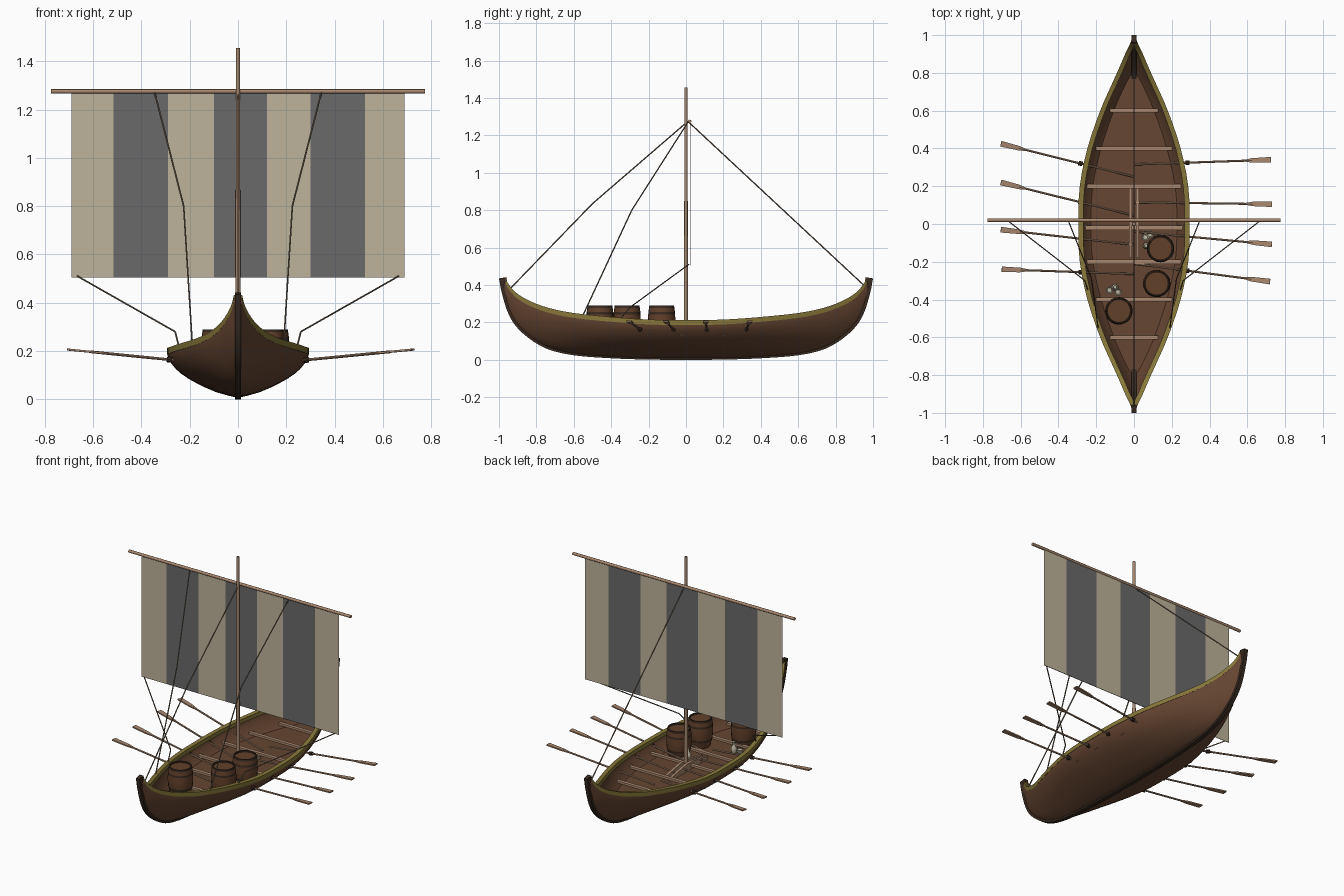
import bpy, bmesh, math
from mathutils import Vector, Matrix

if "Cube" in bpy.data.objects:
    bpy.data.objects.remove(bpy.data.objects["Cube"])


def material(name, r, g, b):
    col = [((c / 255 + 0.055) / 1.055) ** 2.4 for c in (r, g, b)] + [1]
    m = bpy.data.materials.new(name)
    m.use_nodes = True
    m.diffuse_color = col
    bsdf = next(n for n in m.node_tree.nodes if n.type == 'BSDF_PRINCIPLED')
    bsdf.inputs["Base Color"].default_value = col
    bsdf.inputs["Roughness"].default_value = 0.9
    return m


HULL = material("hull_brown", 102, 70, 50)
KEEL = material("keel_dark", 56, 42, 32)
OLIVE = material("rail_olive", 136, 120, 58)
WOOD = material("light_wood", 168, 135, 110)
LINEN = material("sail_linen", 190, 180, 155)
GREY = material("sail_grey", 106, 106, 106)
ROPE = material("rope", 118, 103, 86)
CASK = material("barrel_brown", 98, 64, 42)
CLAY = material("pale_clay", 190, 182, 160)


def finish(name, bm, *mats, smooth=False, recalc=True):
    if recalc:
        bmesh.ops.recalc_face_normals(bm, faces=bm.faces)
    me = bpy.data.meshes.new(name)
    bm.to_mesh(me)
    bm.free()
    ob = bpy.data.objects.new(name, me)
    bpy.context.collection.objects.link(ob)
    for m in mats:
        me.materials.append(m)
    if smooth:
        bpy.ops.object.select_all(action='DESELECT')
        ob.select_set(True)
        bpy.context.view_layer.objects.active = ob
        bpy.ops.object.shade_smooth_by_angle(angle=math.radians(40))
    return ob


def rod(bm, p, q, r, r2=None, sides=8):
    p, q = Vector(p), Vector(q)
    rot = (q - p).to_track_quat('Z', 'Y').to_matrix().to_4x4()
    bmesh.ops.create_cone(bm, cap_ends=True, segments=sides, radius1=r, radius2=r2 or r,
                          depth=(q - p).length, matrix=Matrix.Translation((p + q) / 2) @ rot)


def box(bm, centre, size):
    bmesh.ops.create_cube(bm, size=1, matrix=Matrix.Translation(centre) @ Matrix.Diagonal((*size, 1)))


def loft(bm, rows, closed=False):
    """Skin a list of rows of points; closed rows make a capped tube."""
    vs = [[bm.verts.new(p) for p in row] for row in rows]
    n = len(rows[0])
    for a, b in zip(vs, vs[1:]):
        for i in range(n if closed else n - 1):
            j = (i + 1) % n
            bm.faces.new((a[i], a[j], b[j], b[i]))
    if closed:
        bm.faces.new(vs[0])
        bm.faces.new(vs[-1])


def lathe(name, profile, centre, mats, rule=None, sides=20):
    bm = bmesh.new()
    x, y = centre
    rows = [[(x + r * math.cos(2 * math.pi * k / sides), y + r * math.sin(2 * math.pi * k / sides), z)
             for k in range(sides)] for r, z in profile]
    loft(bm, rows, closed=True)
    if rule:
        for f in bm.faces:
            f.material_index = rule(f)
    return finish(name, bm, *mats, smooth=True)


def spline(pts, n=3):
    out = []
    ext = [pts[0]] + pts + [pts[-1]]
    for a, b, c, d in zip(ext, ext[1:], ext[2:], ext[3:]):
        for k in range(n):
            t = k / n
            out.append([0.5 * (2 * q + (r - p) * t + (2 * p - 5 * q + 4 * r - s) * t * t
                               + (3 * q - p - 3 * r + s) * t ** 3) for p, q, r, s in zip(a, b, c, d)])
    return out + [list(pts[-1])]


# Hull stations: keel y, keel z, half beam, sheer y, sheer z
half = [(0, .012, .288, 0, .2), (.2, .013, .28, .2, .203), (.4, .02, .24, .4, .217),
        (.6, .036, .172, .6, .238), (.74, .07, .115, .73, .264), (.84, .13, .07, .83, .3),
        (.91, .2, .04, .9, .34), (.95, .28, .02, .94, .38), (.978, .38, .01, .965, .42)]
full = [(-a, b, c, -d, e) for a, b, c, d, e in half[:0:-1]] + half
stations = spline(full)
section = spline([(0, 0), (.3, .12), (.6, .33), (.8, .52), (.92, .7), (.985, .86), (1, 1)], 2)


def side_curve(st):
    ky, kz, b, sy, sz = st
    return [(b * u, ky + (sy - ky) * w, kz + (sz - kz) * w) for u, w in section]


bm = bmesh.new()
rows = []
for st in stations:
    c = side_curve(st)
    rows.append([(-x, y, z) for x, y, z in c[:0:-1]] + c)
loft(bm, rows)
hull = finish("hull", bm, HULL, smooth=True)
shell = hull.modifiers.new("planking", 'SOLIDIFY')
shell.thickness = 0.012
shell.offset = 0

# Deck inside the hull
DECK = 0.115
bm = bmesh.new()
rows = []
for st in stations:
    c = side_curve(st)
    for (x0, y0, z0), (x1, y1, z1) in zip(c, c[1:]):
        if z0 <= DECK < z1:
            t = (DECK - z0) / (z1 - z0)
            x, y = x0 + (x1 - x0) * t, y0 + (y1 - y0) * t
            rows.append([(-x, y, DECK), (x, y, DECK)])
loft(bm, rows)
finish("deck", bm, HULL)

# Gunwale rails
for side, label in ((1, "left"), (-1, "right")):
    bm = bmesh.new()
    loft(bm, [[(side * max(b + dx, 0.002), y, z + dz)
               for dx, dz in ((-.02, -.014), (.007, -.014), (.007, .012), (-.02, .012))]
              for _, _, b, y, z in stations], closed=True)
    finish(label + "_gunwale", bm, OLIVE, smooth=True)

# Keel running up into both stem posts
line = [Vector((0, s[0], s[1])) for s in stations]
line = [Vector((0, -.988, .437))] + line + [Vector((0, .988, .437))]
rows = []
for i, p in enumerate(line):
    t = (line[min(i + 1, len(line) - 1)] - line[max(i - 1, 0)]).normalized()
    out = Vector((0, t.z, -t.y))
    rows.append([p + out * d + Vector((x, 0, 0))
                 for d, x in ((.012, -.013), (.012, .013), (-.028, .013), (-.028, -.013))])
bm = bmesh.new()
loft(bm, rows, closed=True)
finish("keel_and_stems", bm, KEEL, smooth=True)

# Rowing benches
bm = bmesh.new()
for y, w in ((.6, .128), (.4, .2), (.2, .255), (-.02, .265), (-.2, .255), (-.4, .2), (-.6, .128)):
    box(bm, (0, y, .138), (2 * w, .022, .014))
finish("benches", bm, WOOD)

# Mast, its step, and the yard
bm = bmesh.new()
for x in (-.018, .018):
    loft(bm, [[(x + dx, y, z) for y, z in ((-.18, DECK), (-.18, .132), (-.03, .16), (.03, .16),
                                           (.19, .132), (.19, DECK))] for dx in (-.008, .008)], closed=True)
finish("mast_step", bm, WOOD)
bm = bmesh.new()
rod(bm, (0, 0, DECK), (0, 0, 1.455), .011, .008, 12)
finish("mast", bm, WOOD, smooth=True)
bm = bmesh.new()
rod(bm, (-.775, .02, 1.275), (.775, .02, 1.275), .009, sides=10)
finish("yard", bm, WOOD, smooth=True)

# Striped sail
edges = [-.69, -.515, -.29, -.1, .12, .3, .525, .69]
bm = bmesh.new()
loft(bm, [[(x, .022, .505) for x in edges], [(x, .022, 1.272) for x in edges]])
for f in bm.faces:
    f.material_index = sum(e < f.calc_center_median().x for e in edges[1:]) % 2
sail = finish("sail", bm, LINEN, GREY)
cloth = sail.modifiers.new("cloth", 'SOLIDIFY')
cloth.thickness = 0.003
cloth.offset = 0

# Rigging
lines = {"forestay": [(0, .01, 1.275), (0, -.5, .835), (0, -.95, .37)],
         "backstay": [(0, .01, 1.275), (0, .96, .39)]}
for s, label in ((1, "left"), (-1, "right")):
    lines[label + "_shroud"] = [(s * .345, .01, 1.27), (s * .225, -.29, .8), (s * .19, -.55, .24)]
    lines[label + "_sheet"] = [(s * .665, .015, .51), (s * .26, -.3, .28), (s * .245, -.35, .22)]
for name, pts in lines.items():
    bm = bmesh.new()
    for p, q in zip(pts, pts[1:]):
        rod(bm, p, q, .0035, sides=6)
    finish(name, bm, ROPE, smooth=True)

# Oars: blade tip x, tip y, handle y
oars = [(-.705, .425, .25), (-.705, .22, .045), (-.705, -.03, -.11), (-.7, -.24, -.265),
        (.725, .34, .315), (.73, .105, .115), (.73, -.108, -.04), (.72, -.305, -.21)]
for i, (x, y, hy) in enumerate(oars):
    tip, grip = Vector((x, y, .206)), Vector((0, hy, .136))
    d = (tip - grip).normalized()
    across = Vector((-d.y, d.x, 0)).normalized()
    up = d.cross(across)
    bm = bmesh.new()
    rod(bm, grip, tip - d * .1, .0055)
    loft(bm, [[tip - d * back + across * w * a + up * .004 * b
               for a, b in ((-1, -1), (1, -1), (1, 1), (-1, 1))]
              for back, w in ((0, .015), (.1, .012), (.14, .005))], closed=True)
    finish("oar_%d" % (i + 1), bm, WOOD)
    lock = grip + d * (abs(.285 / d.x))
    bm = bmesh.new()
    rod(bm, lock - d * .012, lock + d * .008, .012)
    finish("oar_port_%d" % (i + 1), bm, KEEL)

# Barrels with dark hoops and rims
cask = [(.058, DECK), (.061, .13), (.068, .155), (.07, .167), (.073, .2), (.073, .215), (.072, .243),
        (.071, .255), (.068, .278), (.066, .29), (.059, .29), (.059, .281), (.001, .281)]
hoops = (.161, .249, .284, .29)
for i, c in enumerate(((.14, -.13), (.12, -.315), (-.08, -.46))):
    lathe("barrel_%d" % (i + 1), cask, c, (CASK, KEEL),
          lambda f: int(any(abs(f.calc_center_median().z - h) < .003 for h in hoops)))

# Small bowls and a jug on the deck
bowl = [(.01, DECK), (.018, .125), (.02, .138), (.016, .138), (.012, .126), (.001, .126)]
for i, c in enumerate(((-.13, -.35), (-.085, -.36), (.06, -.07), (.085, -.055))):
    lathe("bowl_%d" % (i + 1), bowl, c, (CLAY,), sides=12)
jug = [(.012, DECK), (.018, .135), (.016, .15), (.007, .165), (.007, .18), (.009, .185)]
for i, c in enumerate(((-.1, -.335), (.065, -.115))):
    lathe("jug_%d" % (i + 1), jug, c, (CLAY,), sides=12)
